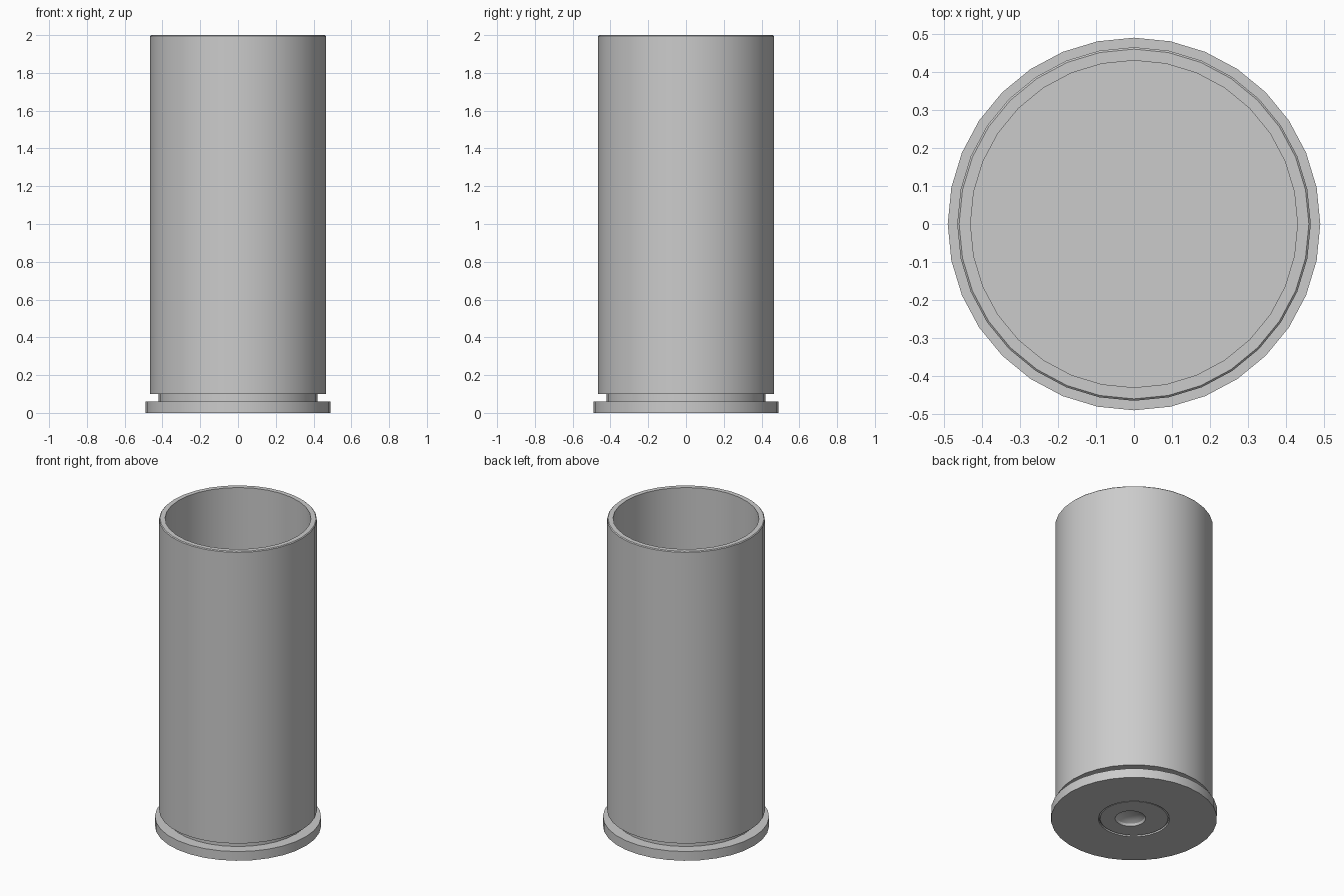
import bpy, bmesh, math

if "Cube" in bpy.data.objects:
    bpy.data.objects.remove(bpy.data.objects["Cube"])

SIDES = 32

metal = bpy.data.materials.new("grey_metal")
metal.diffuse_color = (0.6, 0.6, 0.6, 1)
metal.use_nodes = True
metal.node_tree.nodes["Principled BSDF"].inputs["Base Color"].default_value = metal.diffuse_color


def lathe(name, profile, shifts=None):
    """Spin (radius, z) points round z; radius 0 closes with a centre point.
    shifts gives an optional sideways offset for individual rings."""
    bm = bmesh.new()
    rings = []
    for i, (r, z) in enumerate(profile):
        dx, dy = (shifts or {}).get(i, (0, 0))
        if r == 0:
            rings.append([bm.verts.new((dx, dy, z))])
        else:
            rings.append([bm.verts.new((dx + r * math.cos(math.tau * k / SIDES),
                                        dy + r * math.sin(math.tau * k / SIDES), z))
                          for k in range(SIDES)])
    for a, b in zip(rings, rings[1:]):
        for k in range(SIDES):
            n = (k + 1) % SIDES
            if len(a) == 1:
                bm.faces.new((a[0], b[n], b[k]))
            elif len(b) == 1:
                bm.faces.new((a[k], a[n], b[0]))
            else:
                bm.faces.new((a[k], a[n], b[n], b[k]))
    bmesh.ops.recalc_face_normals(bm, faces=bm.faces)
    me = bpy.data.meshes.new(name)
    bm.to_mesh(me)
    bm.free()
    me.materials.append(metal)
    ob = bpy.data.objects.new(name, me)
    bpy.context.collection.objects.link(ob)
    bpy.ops.object.select_all(action='DESELECT')
    ob.select_set(True)
    bpy.context.view_layer.objects.active = ob
    bpy.ops.object.shade_smooth_by_angle(angle=math.radians(30))
    return ob


# Open tube with rim, groove, lip, hollow inside and a pocket in the base
lathe("case", [
    (0, 0.05), (0.21, 0.05), (0.21, 0.0),        # pocket
    (0.49, 0.0), (0.49, 0.06),                   # rim
    (0.42, 0.06), (0.42, 0.10),                  # groove
    (0.465, 0.10), (0.465, 1.995), (0.46, 2.0),  # outer wall
    (0.43, 2.0), (0.43, 0.12), (0, 0.12),        # lip, inner wall, floor
])

# Primer cap in the pocket, with a slightly off-centre rounded dent
off = (0.015, -0.015)
R = 0.09
dent = [(R * math.cos(t), 0.003 + 0.035 * math.sin(t))
        for t in (math.radians(a) for a in (0, 22, 45, 68))]
profile = [(0, 0.049), (0.207, 0.049), (0.207, 0.008), (0.20, 0.003)] + dent + [(0, 0.038)]
lathe("primer", profile, {i: off for i in range(4, len(profile))})
